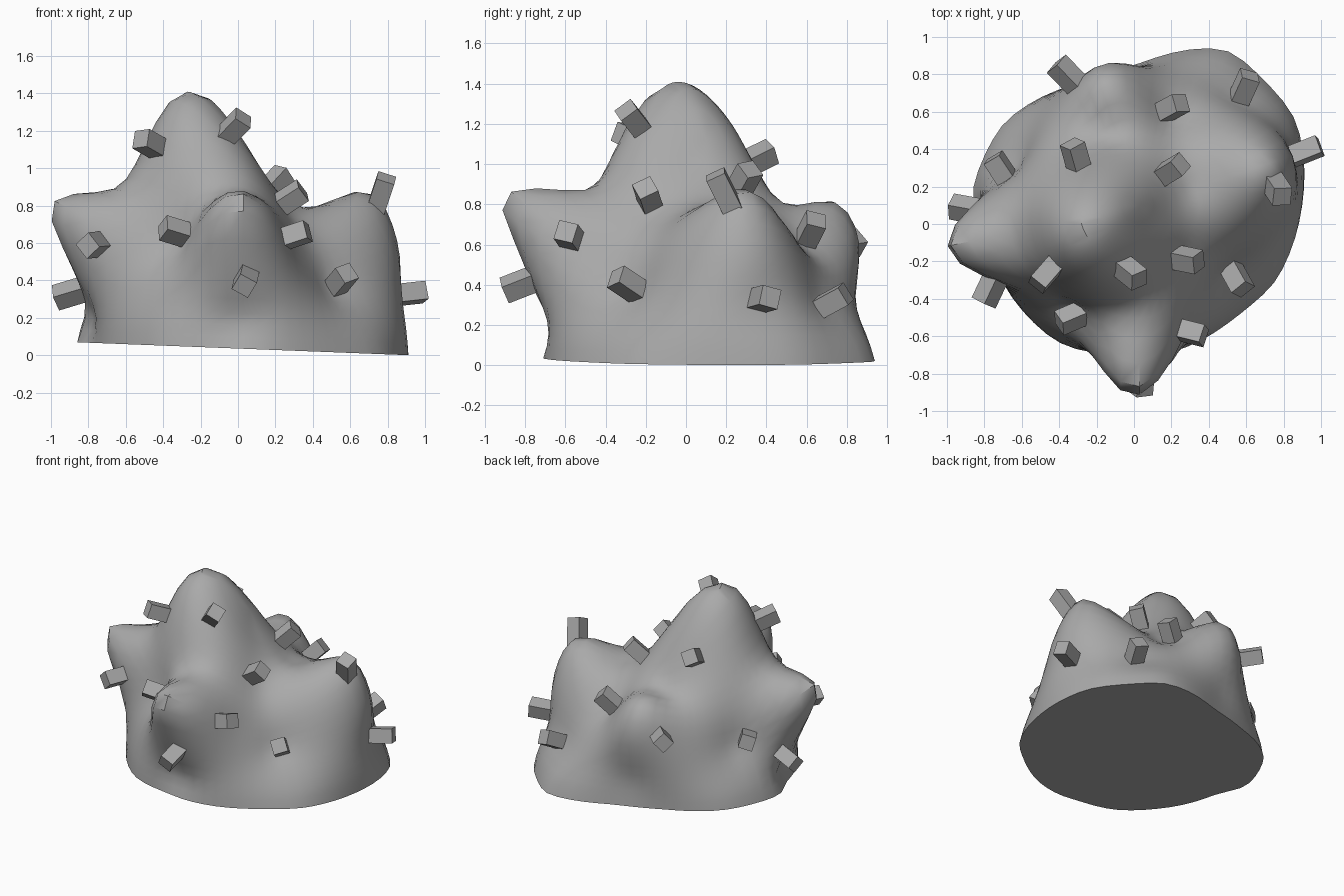
import bpy
import bmesh
import math
import random
from mathutils import Vector, Matrix, Quaternion
from mathutils.bvhtree import BVHTree

random.seed(4)
default_cube = bpy.data.objects.get("Cube")
if default_cube:
    bpy.data.objects.remove(default_cube, do_unlink=True)

# One plain stone grey for everything
stone = bpy.data.materials.new("stone_grey")
stone.use_nodes = True
grey = (0.4, 0.4, 0.4, 1)
stone.diffuse_color = grey
stone.node_tree.nodes["Principled BSDF"].inputs["Base Color"].default_value = grey

CENTRE = Vector((0.03, 0.1, 0.035))
TILT = -0.039          # the underside leans slightly along x
SOFTNESS = 0.1         # rounding of the sculpted landmarks
SEGMENTS, ROWS = 60, 20

# Radius of the footprint, at even steps around the centre
FOOTPRINT = [.87, .95, .95, .76, .74, .85, .89, .84, .85, .81, .79, .83]

# Landmarks that shape each lobe of the mound
LOBES = {
    "main_peak": [(-.27, .02, 1.4), (-.29, -.14, 1.37), (-.12, .06, 1.33),
                  (-.26, .25, 1.15), (-.5, -.05, 1.12), (-.2, -.35, 1.08),
                  (.08, .02, 1.06)],
    "right_spike": [(-1, -.12, .79), (-.8, -.1, .87), (-.66, -.08, .89),
                    (-.95, -.1, .6), (-.77, 0, .2), (-.75, .13, .74)],
    "front_spike": [(0, -.92, .8), (-.02, -.73, .88), (-.05, -.5, .87),
                    (0, -.88, .67), (0, -.67, .2)],
    "left_bump": [(.67, .3, .88), (.8, .3, .76), (.85, .35, .55),
                  (.5, .3, .82), (.36, .2, .78), (.76, -.05, .4)],
    "back_bump": [(-.15, .72, .82), (-.13, .86, .62), (-.15, .52, .78),
                  (-.1, .81, .25), (-.5, .45, .62)],
}

# Blocks that stick out of the surface
STUDS = [(-.36, .8, .6), (.59, .73, .32), (.2, .62, .67), (-.31, .36, 1.03),
         (.2, .29, .92), (-.71, .29, .5), (.92, .39, .33), (.77, .18, .88),
         (-.9, .08, .33), (-.77, -.35, .59), (-.47, -.27, 1.13),
         (-.02, -.26, 1.22), (.28, -.19, .84), (.55, -.29, .4),
         (-.33, -.5, .66), (.3, -.58, .64), (.04, -.83, .4)]
STUD_DEPTH = 0.08


def direction(azimuth, elevation):
    """Unit direction, measured up from the tilted underside."""
    flat = math.cos(elevation)
    x, y = flat * math.cos(azimuth), flat * math.sin(azimuth)
    return Vector((x, y, math.sin(elevation) + TILT * x)).normalized()


def kernel(a, b):
    return math.sqrt((a - b).length_squared + SOFTNESS ** 2)


def solve(matrix, values):
    """Gaussian elimination with row pivoting."""
    rows = [row + [value] for row, value in zip(matrix, values)]
    count = len(rows)
    for i in range(count):
        pivot = max(range(i, count), key=lambda k: abs(rows[k][i]))
        rows[i], rows[pivot] = rows[pivot], rows[i]
        for k in range(i + 1, count):
            factor = rows[k][i] / rows[i][i]
            for j in range(i, count + 1):
                rows[k][j] -= factor * rows[i][j]
    result = [0.0] * count
    for i in reversed(range(count)):
        known = sum(rows[i][j] * result[j] for j in range(i + 1, count))
        result[i] = (rows[i][count] - known) / rows[i][i]
    return result


# Gather the radius of the mound along every known direction
directions, radii = [], []
for index, radius in enumerate(FOOTPRINT):
    directions.append(direction(index * math.tau / len(FOOTPRINT), 0))
    radii.append(radius)
for landmarks in LOBES.values():
    for landmark in landmarks:
        ray = Vector(landmark) - CENTRE
        directions.append(ray.normalized())
        radii.append(ray.length)
for stud in STUDS:
    ray = Vector(stud) - CENTRE
    directions.append(ray.normalized())
    radii.append(ray.length - STUD_DEPTH)

weights = solve([[kernel(a, b) for b in directions] for a in directions],
                [radius - 1 for radius in radii])


def surface_point(ray):
    blend = sum(w * kernel(ray, d) for w, d in zip(weights, directions))
    return CENTRE + ray * (1 + blend)


# Mound: rings of the blended radius, closed by a top point and a flat underside
bm = bmesh.new()
rings = []
for row in range(ROWS):
    elevation = row / ROWS * math.pi / 2
    rings.append([bm.verts.new(surface_point(direction(s * math.tau / SEGMENTS, elevation)))
                  for s in range(SEGMENTS)])
top = bm.verts.new(surface_point(Vector((0, 0, 1))))
for s in range(SEGMENTS):
    n = (s + 1) % SEGMENTS
    for lower, upper in zip(rings, rings[1:]):
        bm.faces.new((lower[s], lower[n], upper[n], upper[s]))
    bm.faces.new((rings[-1][s], rings[-1][n], top))
bm.faces.new(list(reversed(rings[0])))
bm.normal_update()
tree = BVHTree.FromBMesh(bm)
mesh = bpy.data.meshes.new("mound")
bm.to_mesh(mesh)
bm.free()
mesh.materials.append(stone)
mound = bpy.data.objects.new("mound", mesh)
bpy.context.collection.objects.link(mound)
bpy.ops.object.select_all(action='DESELECT')
mound.select_set(True)
bpy.context.view_layer.objects.active = mound
bpy.ops.object.shade_smooth_by_angle(angle=math.radians(40))

# Studs: one shared block, turned along the surface normal and rolled at random
bm = bmesh.new()
bmesh.ops.create_cube(bm, size=1, matrix=Matrix.Diagonal((0.1, 0.1, 0.2, 1)))
block = bpy.data.meshes.new("stud")
bm.to_mesh(block)
bm.free()
block.materials.append(stone)
for index, stud in enumerate(STUDS):
    normal = tree.find_nearest(Vector(stud))[1]
    roll = Quaternion((0, 0, 1), random.uniform(0, math.pi))
    turn = normal.to_track_quat('Z', 'Y') @ roll
    place = Vector(stud) - normal * 0.02
    obj = bpy.data.objects.new(f"stud_{index + 1}", block)
    obj.matrix_world = Matrix.Translation(place) @ turn.to_matrix().to_4x4()
    bpy.context.collection.objects.link(obj)
